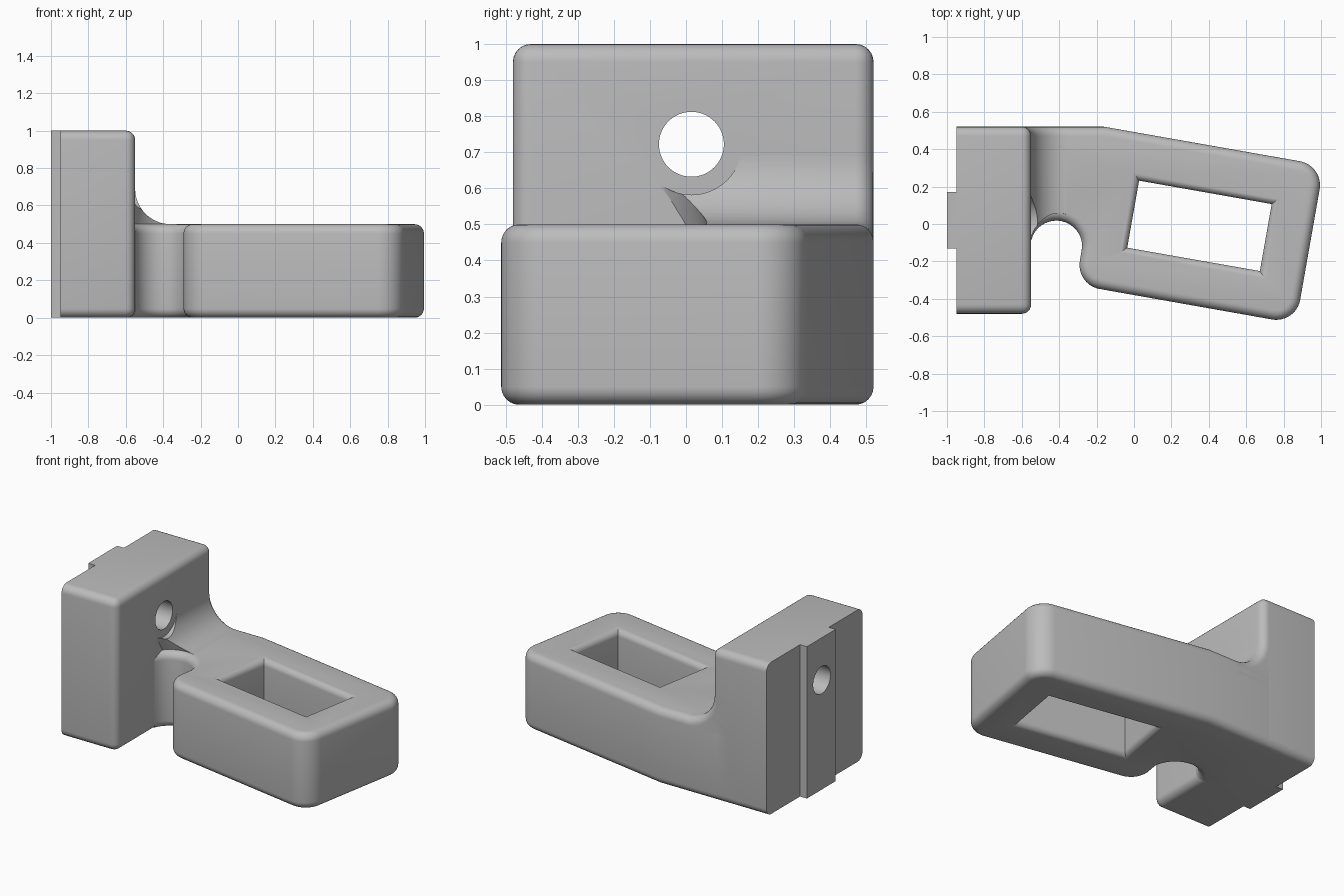
import bpy, bmesh, math
from mathutils import Vector

cube = bpy.data.objects.get("Cube")
if cube:
    bpy.data.objects.remove(cube, do_unlink=True)

ROUND = 0.05      # edge rounding
FACE_X = -0.55    # front face of the mounting block
SIDE_Y = 0.52
ARM_Z = 0.5
TILT = math.radians(-10)

grey = bpy.data.materials.new("plain grey")
grey.use_nodes = True
grey.diffuse_color = (0.5, 0.5, 0.5, 1)
grey.node_tree.nodes["Principled BSDF"].inputs["Base Color"].default_value = (0.5, 0.5, 0.5, 1)


def loft(name, rings, rounded=None):
    """Solid through matching rings; edges passing the test are rounded."""
    bm = bmesh.new()
    rows = [[bm.verts.new(p) for p in ring] for ring in rings]
    n = len(rows[0])
    for a, b in zip(rows, rows[1:]):
        for i in range(n):
            j = (i + 1) % n
            bm.faces.new((a[i], a[j], b[j], b[i]))
    bm.faces.new(rows[0][::-1])
    bm.faces.new(rows[-1])
    bmesh.ops.recalc_face_normals(bm, faces=bm.faces)
    if rounded:
        edges = [e for e in bm.edges if rounded(*e.verts)]
        bmesh.ops.bevel(bm, geom=edges, offset=ROUND, segments=6,
                        profile=0.5, affect='EDGES', clamp_overlap=False)
    mesh = bpy.data.meshes.new(name)
    bm.to_mesh(mesh)
    bm.free()
    mesh.materials.append(grey)
    ob = bpy.data.objects.new(name, mesh)
    bpy.context.collection.objects.link(ob)
    return ob


def box(name, x0, x1, y0, y1, z0, z1, rounded=None):
    rect = [(x0, y0), (x1, y0), (x1, y1), (x0, y1)]
    return loft(name, [[(x, y, z) for x, y in rect] for z in (z0, z1)], rounded)


def circle(r, n=64):
    return [(r * math.cos(2 * math.pi * i / n), r * math.sin(2 * math.pi * i / n)) for i in range(n)]


def cross_bore(name, r):
    return loft(name, [[(x, 0.015 + a, 0.722 + b) for a, b in circle(r)] for x in (-1.2, 0.2)])


def round_corner(before, corner, after, r, steps=12):
    """Points of a tangent arc replacing one corner."""
    c = Vector(corner)
    u = (Vector(before) - c).normalized()
    v = (Vector(after) - c).normalized()
    half = u.angle(v) / 2
    centre = c + (u + v).normalized() * r / math.sin(half)
    start = c + u * r / math.tan(half) - centre
    end = c + v * r / math.tan(half) - centre
    total = start.angle(end)
    pts = []
    for i in range(steps + 1):
        t = i / steps
        pts.append(centre + (start * math.sin((1 - t) * total) + end * math.sin(t * total)) / math.sin(total))
    return [tuple(p) for p in pts]


def finish(ob, cutters=()):
    bpy.ops.object.select_all(action='DESELECT')
    bpy.context.view_layer.objects.active = ob
    ob.select_set(True)
    for cutter in cutters:
        cutter.hide_render = True
        mod = ob.modifiers.new("cut", 'BOOLEAN')
        mod.operation = 'DIFFERENCE'
        mod.solver = 'EXACT'
        mod.object = cutter
        bpy.ops.object.modifier_apply(modifier=mod.name)
    bpy.ops.object.shade_smooth_by_angle(angle=math.radians(30))


# Cutters for the bolt hole and the clearance around its head
bolt_hole = cross_bore("bolt_hole_cutter", 0.09)
head_clearance = cross_bore("head_clearance_cutter", 0.14)

# Mounting block: every edge rounded except those around its back face
BACK_X = -0.95
block = box("mounting_block", BACK_X, FACE_X, -0.48, SIDE_Y, 0, 1,
            lambda a, b: max(a.co.x, b.co.x) > BACK_X + 0.1)
finish(block, [bolt_hole])

# Locating rib on the back
rib = box("locating_rib", -1, BACK_X + 0.01, -0.13, 0.17, 0, 1)
finish(rib, [bolt_hole])

# Arm outline: tilted rounded frame joined to the block beside a round notch
NOTCH = (-0.415, -0.12)
NOTCH_R = 0.138
a, b, c, d = (-0.16, SIDE_Y), (1.015, 0.313), (0.866, -0.533), (-0.31, -0.325)
notch_start = (NOTCH[0] + NOTCH_R, NOTCH[1])
outline = [(-0.75, SIDE_Y), a]
outline += round_corner(a, b, c, 0.13)
outline += round_corner(b, c, d, 0.13)
outline += round_corner(c, d, notch_start, 0.13)
for i in range(25):
    t = math.radians(165) * i / 24
    outline.append((NOTCH[0] + NOTCH_R * math.cos(t), NOTCH[1] + NOTCH_R * math.sin(t)))
outline.append((-0.75, outline[-1][1]))
arm = loft("arm", [[(x, y, z) for x, y in outline] for z in (0, ARM_Z)],
           lambda p, q: abs(p.co.z - q.co.z) < 0.001)

# Window through the arm, flaring at both rims
quarter = [i * math.pi / 12 for i in range(7)]
lip = 0.04
levels = [(-0.1, lip)]
levels += [(lip * (1 - math.cos(t)), lip * (1 - math.sin(t))) for t in quarter]
levels += [(ARM_Z - z, f) for z, f in reversed(levels)]
rings = []
for z, flare in levels:
    ring = []
    for sx, sy in ((-1, -1), (1, -1), (1, 1), (-1, 1)):
        p, q = sx * (0.36 + flare), sy * (0.182 + flare)
        ring.append((0.35 + p * math.cos(TILT) - q * math.sin(TILT),
                     -0.01 + p * math.sin(TILT) + q * math.cos(TILT), z))
    rings.append(ring)
window = loft("window_cutter", rings)
finish(arm, [window])

# Concave fillet between arm and block, rounded along its outer side
FILLET = 0.19
rings = []
for y, inset in [(-0.12, 0)] + [(SIDE_Y - ROUND + ROUND * math.sin(t), ROUND * (1 - math.cos(t))) for t in quarter]:
    r = FILLET + inset
    cx, cz = FACE_X + FILLET, ARM_Z + FILLET
    ring = [(-0.75, y, 0.4), (cx, y, 0.4)]
    for i in range(17):
        t = math.pi / 2 * i / 16
        ring.append((cx - r * math.sin(t), y, cz - r * math.cos(t)))
    ring.append((-0.75, y, cz))
    rings.append(ring)
fillet = loft("fillet", rings)
notch = loft("notch_cutter", [[(NOTCH[0] + p, NOTCH[1] + q, z) for p, q in circle(r)]
             for z, r in ((0.3, 0.14), (0.45, 0.14), (0.48, 0.155), (0.5, 0.18), (0.54, 0.165), (0.6, 0.145), (0.8, 0.14))])
finish(fillet, [notch, head_clearance])

for cutter in (bolt_hole, head_clearance, window, notch):
    bpy.data.objects.remove(cutter, do_unlink=True)
